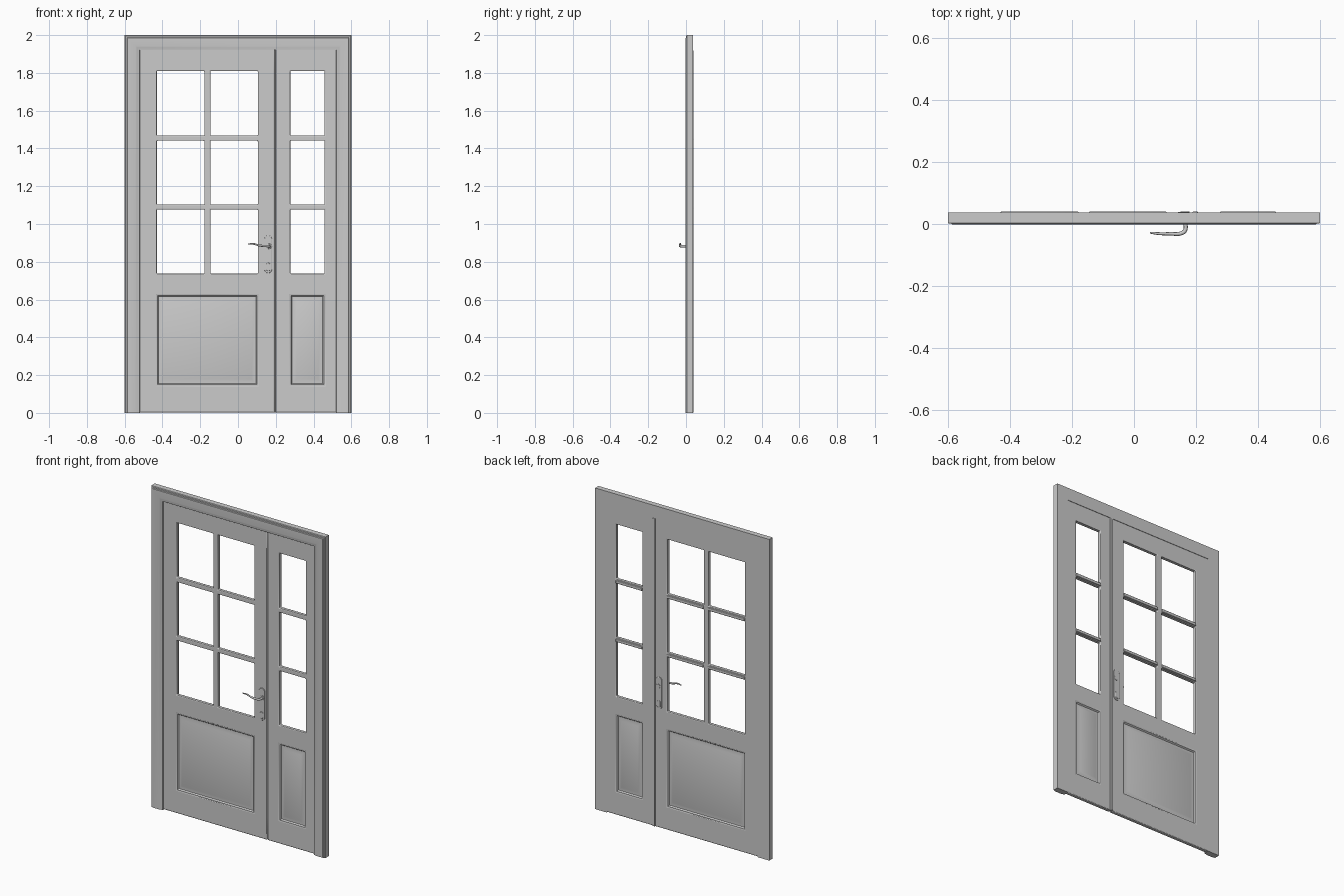
import bpy, bmesh, math
from mathutils import Vector

if "Cube" in bpy.data.objects:
    bpy.data.objects.remove(bpy.data.objects["Cube"])


def finish(name, bm, bevel=0.0, segments=2):
    bmesh.ops.remove_doubles(bm, verts=bm.verts, dist=1e-5)
    bmesh.ops.recalc_face_normals(bm, faces=bm.faces)
    me = bpy.data.meshes.new(name)
    bm.to_mesh(me)
    bm.free()
    ob = bpy.data.objects.new(name, me)
    bpy.context.collection.objects.link(ob)
    if bevel:
        m = ob.modifiers.new("soft_edges", 'BEVEL')
        m.width, m.segments, m.limit_method = bevel, segments, 'ANGLE'
    bpy.ops.object.select_all(action='DESELECT')
    ob.select_set(True)
    bpy.context.view_layer.objects.active = ob
    bpy.ops.object.shade_smooth_by_angle(angle=math.radians(35))
    return ob


def box(name, x0, x1, y0, y1, z0, z1, bevel=0.0):
    bm = bmesh.new()
    bmesh.ops.create_cube(bm, size=1)
    for v in bm.verts:
        v.co = ((x0 + x1) / 2 + v.co.x * (x1 - x0),
                (y0 + y1) / 2 + v.co.y * (y1 - y0),
                (z0 + z1) / 2 + v.co.z * (z1 - z0))
    return finish(name, bm, bevel)


def pierced_board(name, xs, zs, holes, y0, y1, bevel):
    """Board on a grid of breakpoints with the given (column, row) cells cut out."""
    bm = bmesh.new()
    grid = {(i, j): bm.verts.new((x, y0, z))
            for i, x in enumerate(xs) for j, z in enumerate(zs)}
    for i in range(len(xs) - 1):
        for j in range(len(zs) - 1):
            if (i, j) not in holes:
                bm.faces.new([grid[i, j], grid[i + 1, j], grid[i + 1, j + 1], grid[i, j + 1]])
    back = bmesh.ops.extrude_face_region(bm, geom=bm.faces[:], use_keep_orig=True)
    for v in [g for g in back["geom"] if isinstance(g, bmesh.types.BMVert)]:
        v.co.y = y1
    return finish(name, bm, bevel)


def field_panel(name, x0, x1, z0, z1):
    """Panel with a sloped border groove and flat field, alike on both sides."""
    steps = [(-0.006, LEAF_F + 0.001), (0.004, LEAF_F + 0.001), (0.010, LEAF_F + 0.009),
             (0.018, LEAF_F + 0.009), (0.034, LEAF_F + 0.004)]
    mid = (LEAF_F + LEAF_B) / 2
    profile = steps[::-1] + [(d, 2 * mid - y) for d, y in steps]
    bm = bmesh.new()
    rings = [[bm.verts.new(c) for c in ((x0 + d, y, z0 + d), (x1 - d, y, z0 + d),
                                        (x1 - d, y, z1 - d), (x0 + d, y, z1 - d))]
             for d, y in profile]
    for a, b in zip(rings, rings[1:]):
        for k in range(4):
            n = (k + 1) % 4
            bm.faces.new([a[k], a[n], b[n], b[k]])
    bm.faces.new(rings[0])
    bm.faces.new(rings[-1])
    return finish(name, bm)


def lathe_y(name, x, z, y0, y1, r, n=20):
    bm = bmesh.new()
    a, b = [[bm.verts.new((x + r * math.cos(t * math.tau / n), y, z + r * math.sin(t * math.tau / n)))
             for t in range(n)] for y in (y0, y1)]
    for k in range(n):
        bm.faces.new([a[k], a[(k + 1) % n], b[(k + 1) % n], b[k]])
    bm.faces.new(a)
    bm.faces.new(b)
    return finish(name, bm, 0.001)


def rounded_plate(name, x, z0, z1, w, y0, y1, n=8):
    r = w / 2
    pts = [(x + r * math.cos(math.pi * k / n), z1 - r + r * math.sin(math.pi * k / n)) for k in range(n + 1)]
    pts += [(x - r * math.cos(math.pi * k / n), z0 + r - r * math.sin(math.pi * k / n)) for k in range(n + 1)]
    bm = bmesh.new()
    a, b = [[bm.verts.new((px, y, pz)) for px, pz in pts] for y in (y0, y1)]
    for k in range(len(pts)):
        m = (k + 1) % len(pts)
        bm.faces.new([a[k], a[m], b[m], b[k]])
    bm.faces.new(a)
    bm.faces.new(b)
    return finish(name, bm, 0.0015)


LEAF_F, LEAF_B = 0.010, 0.034

# Outer frame: moulded profile (inset, y) swept up, across and down with mitres
bm = bmesh.new()
profile = [(0, 0.037), (0, 0.004), (0.004, 0.001), (0.012, 0.001), (0.015, -0.002),
           (0.058, -0.002), (0.066, 0.001), (0.078, 0.003), (0.080, 0.006), (0.080, 0.037)]
stations = [[bm.verts.new((s * (0.6 - d), y, 2 - d if top else 0)) for d, y in profile]
            for s, top in ((-1, False), (-1, True), (1, True), (1, False))]
for a, b in zip(stations, stations[1:]):
    for k in range(len(profile)):
        m = (k + 1) % len(profile)
        bm.faces.new([a[k], a[m], b[m], b[k]])
bm.faces.new(stations[0])
bm.faces.new(stations[-1])
finish("door_frame", bm)

# Two leaves, each with a lower panel and rows of open lights
rows = [0.737, 1.077, 1.103, 1.441, 1.468, 1.81]
zs = [0.002, 0.145, 0.625] + rows + [1.925]
light_rows = (3, 5, 7)

wide_x = [-0.525, -0.43, -0.178, -0.146, 0.105, 0.193]
pierced_board("wide_leaf", wide_x, zs,
              {(i, j) for i in (1, 3) for j in light_rows} | {(i, 1) for i in (1, 2, 3)},
              LEAF_F, LEAF_B, 0.004)
field_panel("wide_leaf_panel", -0.43, 0.105, 0.145, 0.625)

narrow_x = [0.198, 0.277, 0.458, 0.525]
pierced_board("narrow_leaf", narrow_x, zs, {(1, j) for j in light_rows + (1,)},
              LEAF_F, LEAF_B, 0.004)
field_panel("narrow_leaf_panel", 0.277, 0.458, 0.145, 0.625)

# Back glazing beads along the crossbars
for x0, x1 in ((-0.43, -0.178), (-0.146, 0.105), (0.277, 0.458)):
    for z0, z1 in ((rows[1], rows[2]), (rows[3], rows[4])):
        box("glazing_bead", x0, x1, 0.030, 0.040, z0 + 0.004, z1 - 0.004, 0.003)

# Meeting strip behind the seam between the leaves
box("meeting_strip", 0.188, 0.206, 0.024, 0.040, 0.002, 1.92, 0.003)

# Handle plates, keyhole collars and lever
for side, y0, y1, k0, k1 in (("front", 0.005, 0.012, 0.002, 0.007),
                             ("back", 0.032, 0.038, 0.036, 0.040)):
    rounded_plate(side + "_handle_plate", 0.160, 0.74, 0.94, 0.040, y0, y1)
    rounded_plate(side + "_keyhole_cover", 0.160, 0.750, 0.795, 0.020, k0, k1)
    lathe_y(side + "_spindle_collar", 0.165, 0.882, k0, k1, 0.014)

cu = bpy.data.curves.new("lever_handle", 'CURVE')
cu.dimensions = '3D'
cu.bevel_depth, cu.bevel_resolution, cu.use_fill_caps = 0.006, 3, True
path = [(0.165, 0.008, 0.882, 1.1), (0.165, -0.020, 0.882, 1.1), (0.155, -0.029, 0.883, 1.1),
        (0.115, -0.0315, 0.886, 0.9), (0.080, -0.031, 0.895, 0.75), (0.052, -0.028, 0.893, 0.5)]
sp = cu.splines.new('BEZIER')
sp.bezier_points.add(len(path) - 1)
for p, (x, y, z, r) in zip(sp.bezier_points, path):
    p.co, p.radius = (x, y, z), r
    p.handle_left_type = p.handle_right_type = 'AUTO'
sp.resolution_u = 6
lever = bpy.data.objects.new("lever_handle", cu)
bpy.context.collection.objects.link(lever)
bpy.ops.object.select_all(action='DESELECT')
lever.select_set(True)
bpy.context.view_layer.objects.active = lever
bpy.ops.object.convert(target='MESH')
bpy.ops.object.shade_smooth_by_angle(angle=math.radians(40))
